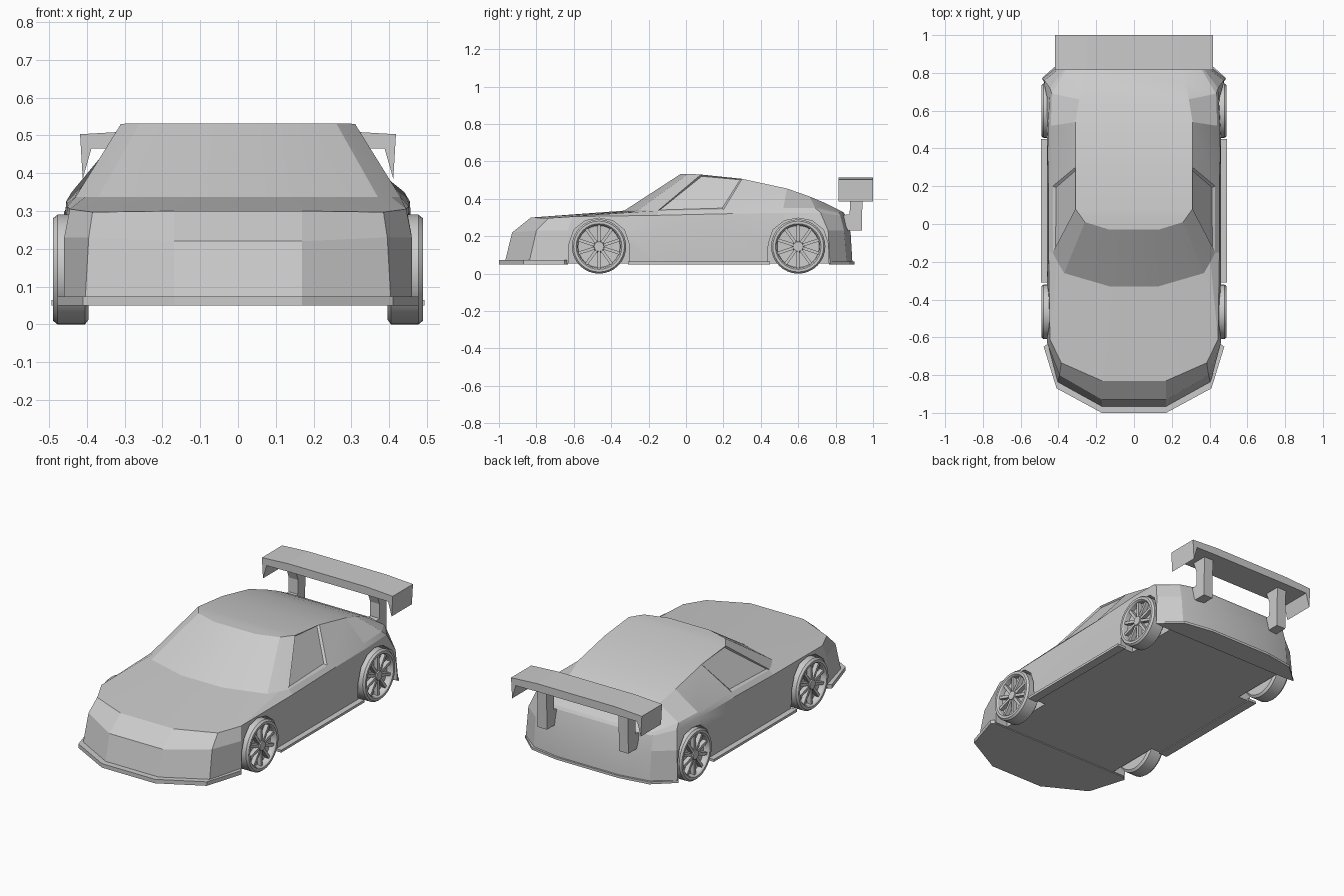
import bpy, bmesh, math
from mathutils import Vector, Matrix

if "Cube" in bpy.data.objects:
    bpy.data.objects.remove(bpy.data.objects["Cube"])

R, AXLES = 0.145, (("front", -0.465), ("rear", 0.60))


def finish(name, bm, angle=None, mirror=False):
    bmesh.ops.recalc_face_normals(bm, faces=bm.faces)
    me = bpy.data.meshes.new(name)
    bm.to_mesh(me)
    bm.free()
    ob = bpy.data.objects.new(name, me)
    bpy.context.collection.objects.link(ob)
    if angle:
        bpy.ops.object.select_all(action='DESELECT')
        ob.select_set(True)
        bpy.context.view_layer.objects.active = ob
        bpy.ops.object.shade_smooth_by_angle(angle=math.radians(angle))
    if mirror:
        ob.modifiers.new("mirror", 'MIRROR').use_clip = False
    return ob


def prism(name, pts, axis, a, b, mirror=False):
    """Extrude a 2D outline along an axis from a to b."""
    place = {'x': lambda u, v, t: (t, u, v),
             'y': lambda u, v, t: (u, t, v),
             'z': lambda u, v, t: (u, v, t)}[axis]
    bm = bmesh.new()
    lo, hi = [[bm.verts.new(place(u, v, t)) for u, v in pts] for t in (a, b)]
    bm.faces.new(lo)
    bm.faces.new(hi[::-1])
    for i in range(len(pts)):
        j = (i + 1) % len(pts)
        bm.faces.new((lo[i], lo[j], hi[j], hi[i]))
    return finish(name, bm, mirror=mirror)


def both(pts):
    """Half outline plus its mirror image."""
    return pts + [(-p[0], *p[1:]) for p in reversed(pts)]


# Body shell: half outlines, nose to tail, stacked from sill to roof
sill = [(.17, -.97, .055), (.405, -.84, .055), (.46, -.63, .055), (.46, -.15, .055), (.46, .2, .055),
        (.46, .52, .055), (.485, .77, .055), (.37, .86, .055), (.2, .89, .055)]
waist = [(.17, -.93, .22), (.395, -.80, .23), (.46, -.63, .23), (.46, -.15, .225), (.46, .2, .225),
         (.46, .52, .23), (.475, .76, .23), (.37, .845, .23), (.2, .88, .22)]
shoulder = [(.17, -.83, .30), (.385, -.735, .297), (.445, -.61, .305), (.452, -.15, .312), (.452, .2, .32),
            (.455, .52, .325), (.445, .72, .325), (.365, .825, .31), (.25, .85, .315)]
belt = [(.13, -.33, .337), (.37, -.26, .337), (.405, -.2, .337), (.43, -.15, .337), (.43, .2, .342),
        (.44, .52, .35), (.435, .69, .352), (.36, .815, .325), (.25, .84, .33)]
roof = [(.13, -.03, .532), (.26, .01, .532), (.285, .045, .532), (.31, .08, .53), (.31, .3, .507),
        (.31, .54, .455), (.29, .66, .413), (.27, .75, .375), (.24, .83, .335)]

bm = bmesh.new()
rows = [[bm.verts.new(p) for p in both(r)] for r in (sill, waist, shoulder, belt, roof)]
n = len(rows[0])
windows = []
for k in range(4):
    for i in range(n):
        j = (i + 1) % n
        f = bm.faces.new((rows[k][i], rows[k][j], rows[k + 1][j], rows[k + 1][i]))
        if k == 3 and i in (3, n - 5):
            windows.append(f)
top = rows[-1]
for i in range(n // 2 - 1):
    bm.faces.new((top[i], top[i + 1], top[n - 2 - i], top[n - 1 - i]))
bm.faces.new(rows[0])
bmesh.ops.recalc_face_normals(bm, faces=bm.faces)
# Recessed side windows
bmesh.ops.inset_individual(bm, faces=windows, thickness=0.012, depth=0)
bmesh.ops.translate(bm, verts=[v for f in windows[:1] for v in f.verts], vec=(-.012, 0, 0))
bmesh.ops.translate(bm, verts=[v for f in windows[1:] for v in f.verts], vec=(.012, 0, 0))
body = finish("body_shell", bm)

# Wheel arches cut out of the body
arch = [(-.163, 0), (-.16, .16), (-.135, .235), (-.075, .283), (0, .297),
        (.075, .283), (.135, .235), (.16, .16), (.163, 0)]
bpy.context.view_layer.objects.active = body
for _, y in AXLES:
    for s in (1, -1):
        cut = prism("arch_cutter", [(u + y, v) for u, v in arch], 'x', s * .38, s * .6)
        cut.hide_render = True
        m = body.modifiers.new("arch", 'BOOLEAN')
        m.object, m.operation, m.solver = cut, 'DIFFERENCE', 'EXACT'
        bpy.context.view_layer.objects.active = body
        bpy.ops.object.modifier_apply(modifier=m.name)
        bpy.data.objects.remove(cut)
bpy.ops.object.select_all(action='DESELECT')
body.select_set(True)
bpy.ops.object.shade_smooth_by_angle(angle=math.radians(14))

# Lower trim: splitter, side skirts, rear lip
prism("front_splitter", both([(.17, -1.0), (.41, -.87), (.478, -.65), (.455, -.632)]), 'z', .05, .073)
prism("side_skirt", [(.44, -.31), (.493, -.31), (.493, .45), (.44, .45)], 'z', .05, .064, True)
prism("rear_lip", both([(.45, .765), (.49, .77), (.375, .872), (.2, .9)]), 'z', .05, .064)

# Rear wing with drooping end plates, on two uprights
prism("rear_wing", both([(.25, .513), (.418, .503), (.411, .385), (.388, .465), (.25, .467)]),
      'y', .815, 1.0)
prism("wing_upright", [(.83, .312), (.875, .318), (.877, .40), (.85, .475),
                       (.945, .475), (.94, .23), (.865, .23)], 'x', .23, .29, True)

# Wheels: turned tyre and dished rim, hub and ten spokes
for name, y in AXLES:
    centre = Vector((0, y, R))
    bm = bmesh.new()
    prof = [(.395, 0), (.395, .132), (.405, R), (.478, R), (.489, .136), (.489, .122),
            (.482, .116), (.455, .112), (.450, 0)]
    vs = [bm.verts.new((x, y, R + r)) for x, r in prof]
    edges = [bm.edges.new(e) for e in zip(vs, vs[1:])]
    bmesh.ops.spin(bm, geom=vs + edges, cent=centre, axis=(1, 0, 0), angle=2 * math.pi, steps=32)
    bmesh.ops.remove_doubles(bm, verts=bm.verts, dist=1e-4)
    finish(name + "_tyre", bm, 30, True)

    bm = bmesh.new()
    bmesh.ops.create_cone(bm, cap_ends=True, segments=16, radius1=.034, radius2=.026, depth=.04,
                          matrix=Matrix.Translation((.464, y, R)) @ Matrix.Rotation(math.pi / 2, 4, 'Y'))
    for i in range(10):
        m = (Matrix.Translation((.466, y, R)) @ Matrix.Rotation(i * math.pi / 5, 4, 'X')
             @ Matrix.Translation((0, 0, .07)) @ Matrix.Diagonal((.024, .016, .092, 1)))
        bmesh.ops.create_cube(bm, size=1, matrix=m)
    finish(name + "_wheel_spokes", bm, 30, True)
